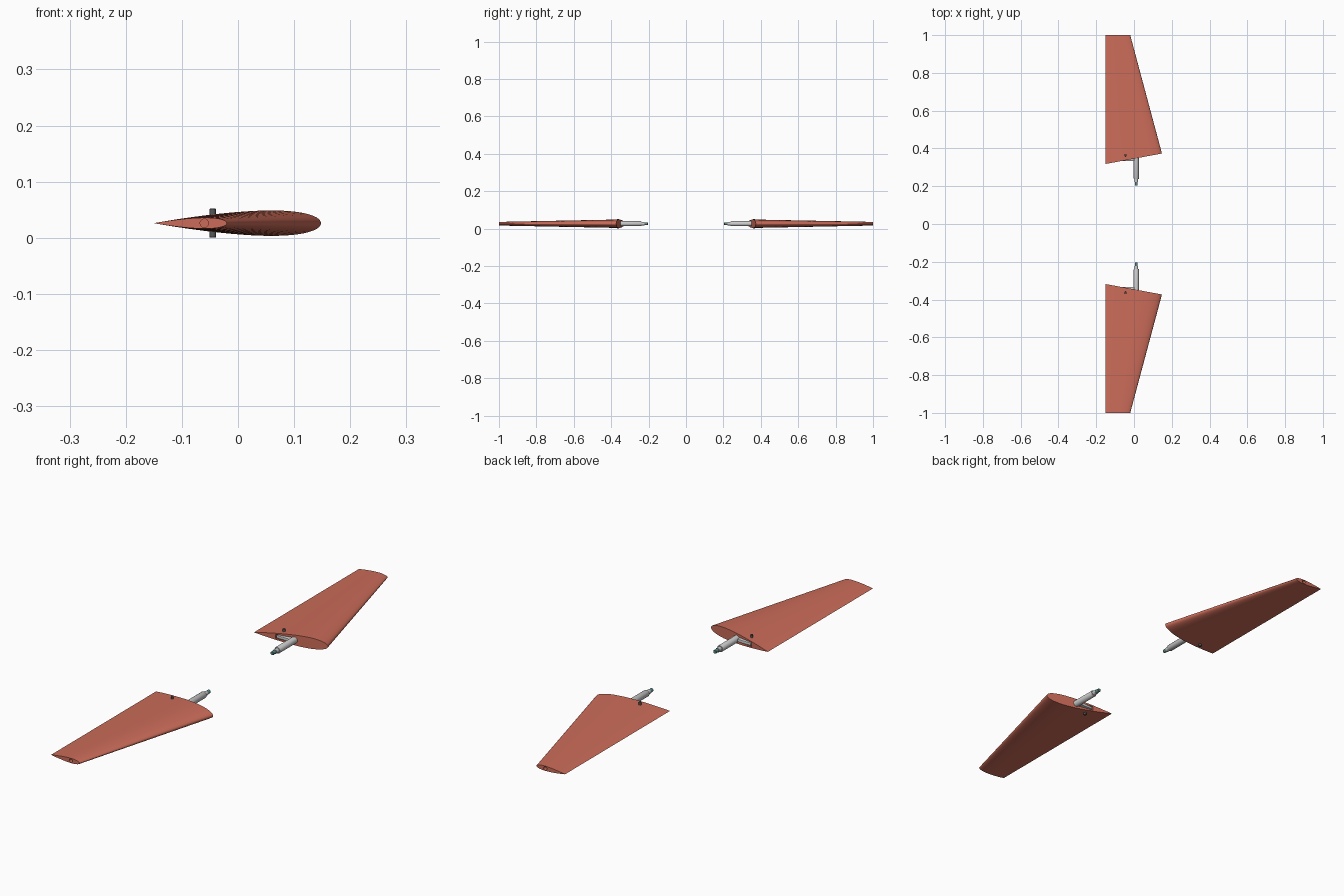
import bpy, bmesh, math
from mathutils import Vector

if "Cube" in bpy.data.objects:
    bpy.data.objects.remove(bpy.data.objects["Cube"])

ZC = 0.026          # height of the wing plane
ROOT, TIP = 0.3127, 0.13   # chords


def material(name, color):
    m = bpy.data.materials.new(name)
    m.diffuse_color = (*color, 1)
    m.use_nodes = True
    m.node_tree.nodes["Principled BSDF"].inputs["Base Color"].default_value = m.diffuse_color
    return m


RED = material("red_skin", (0.60, 0.15, 0.10))
DARK = material("dark_metal", (0.09, 0.10, 0.10))
TEAL = material("teal_tip", (0.10, 0.26, 0.24))


def finish(name, bm, mat=None):
    bmesh.ops.recalc_face_normals(bm, faces=bm.faces)
    me = bpy.data.meshes.new(name)
    bm.to_mesh(me)
    bm.free()
    ob = bpy.data.objects.new(name, me)
    bpy.context.collection.objects.link(ob)
    if mat:
        me.materials.append(mat)
    return ob


def smooth(ob, angle=35):
    bpy.ops.object.select_all(action='DESELECT')
    ob.select_set(True)
    bpy.context.view_layer.objects.active = ob
    bpy.ops.object.shade_smooth_by_angle(angle=math.radians(angle))


def lathe(name, start, axis, profile, mat=None, sides=24):
    """Stepped round bar: profile is (distance along axis, radius)."""
    bm = bmesh.new()
    start, axis = Vector(start), Vector(axis).normalized()
    u = axis.orthogonal().normalized()
    v = axis.cross(u)
    rings = []
    for d, r in profile:
        rings.append([bm.verts.new(start + axis * d
                      + (u * math.cos(a) + v * math.sin(a)) * r)
                      for a in (2 * math.pi * i / sides for i in range(sides))])
    for a, b in zip(rings, rings[1:]):
        for i in range(sides):
            j = (i + 1) % sides
            bm.faces.new((a[i], a[j], b[j], b[i]))
    bm.faces.new(rings[0])
    bm.faces.new(rings[-1])
    return finish(name, bm, mat)


def box(name, lo, hi, mat=None, bevel=0.0):
    bm = bmesh.new()
    bmesh.ops.create_cube(bm, size=1)
    for p in bm.verts:
        p.co = Vector([(a + b) / 2 + c * (b - a) for a, b, c in zip(lo, hi, p.co)])
    if bevel:
        bmesh.ops.bevel(bm, geom=list(bm.edges), offset=bevel, segments=2,
                        affect='EDGES', profile=0.5)
    return finish(name, bm, mat)


def cut(ob, cutter):
    mod = ob.modifiers.new("cut", 'BOOLEAN')
    mod.operation, mod.solver, mod.object = 'DIFFERENCE', 'EXACT', cutter
    bpy.context.view_layer.objects.active = ob
    bpy.ops.object.modifier_apply(modifier=mod.name)
    bpy.data.objects.remove(cutter, do_unlink=True)


def half_thickness(t):
    """Symmetric aerofoil, t measured from the leading edge, per unit chord."""
    return 0.75 * (0.2969 * math.sqrt(t) - 0.126 * t - 0.3516 * t**2
                   + 0.2843 * t**3 - 0.1036 * t**4)


def wing(name, side):
    n = 28
    ts = [(1 - math.cos(math.pi * i / n)) / 2 for i in range(n + 1)]
    outline = [(t, 1) for t in reversed(ts)] + [(t, -1) for t in ts[1:-1]]
    bm = bmesh.new()
    root, tip = [], []
    for t, s in outline:
        f = 1 - t
        h = half_thickness(t) if t < 1 else 0
        # slanted root cut of the tapering wing
        dx = f * ROOT / (1 + 0.0494 * f)
        chord = ROOT - 0.0494 * dx
        root.append(bm.verts.new((-0.15 + dx, side * (0.318 + 0.185 * dx), ZC + s * h * chord)))
        tip.append(bm.verts.new((-0.15 + f * TIP, side, ZC + s * h * TIP)))
    m = len(outline)
    for i in range(m):
        j = (i + 1) % m
        bm.faces.new((root[i], root[j], tip[j], tip[i]))
    bm.faces.new(root)
    bm.faces.new(tip)
    return finish(name, bm, RED)


for label, s in (("rear", 1), ("front", -1)):
    def span(y0, y1):
        return min(s * y0, s * y1), max(s * y0, s * y1)

    # tapering wing panel with tip bore and root slot
    panel = wing(label + "_wing", s)
    cut(panel, lathe("bore_cutter", (-0.06, s * 0.94, ZC), (0, s, 0),
                     [(0, 0.0075), (0.1, 0.0075)]))
    y0, y1 = span(0.30, 0.385)
    cut(panel, box("slot_cutter", (-0.064, y0, ZC - 0.009), (0.014, y1, ZC + 0.009)))
    smooth(panel)

    # lever arm in the slot, joining shaft and pin
    y0, y1 = span(0.334, 0.384)
    smooth(box(label + "_lever_arm", (-0.060, y0, ZC - 0.006), (0.012, y1, ZC + 0.006),
               bevel=0.002))

    # vertical locking pin
    smooth(lathe(label + "_pin", (-0.045, s * 0.363, 0), (0, 0, 1),
                 [(0, 0.0045), (0.001, 0.0055), (0.051, 0.0055), (0.052, 0.0045)], DARK))

    # stepped pivot shaft
    smooth(lathe(label + "_shaft", (0.012, s * 0.222, ZC), (0, s, 0),
                 [(0, 0.009), (0.016, 0.0095), (0.016, 0.0125), (0.018, 0.0135),
                  (0.155, 0.0135)]))
    smooth(lathe(label + "_shaft_end", (0.012, s * 0.203, ZC), (0, s, 0),
                 [(0, 0.006), (0.002, 0.0075), (0.022, 0.0075)], TEAL))
